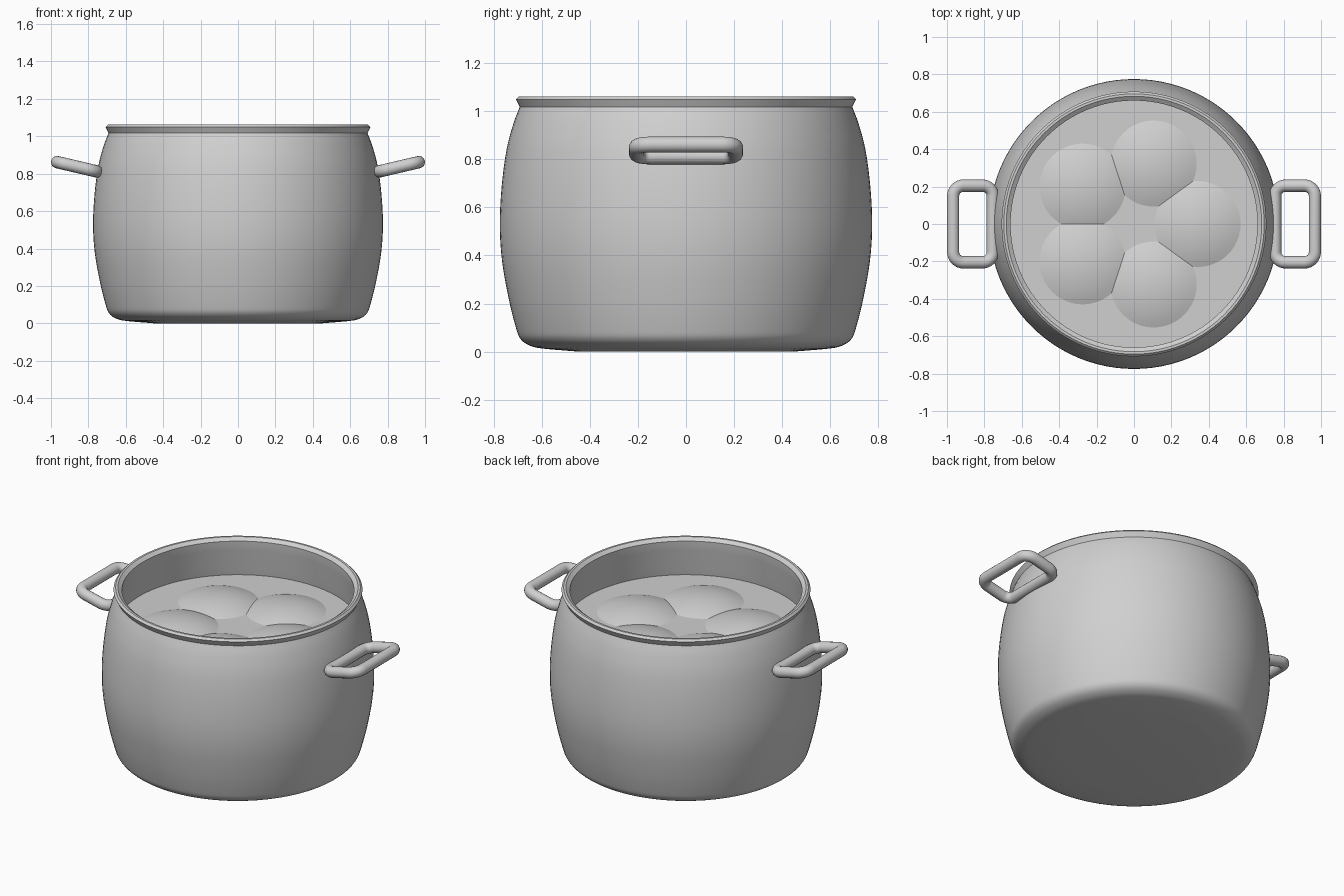
import bpy, bmesh, math
from mathutils import Vector

if "Cube" in bpy.data.objects:
    bpy.data.objects.remove(bpy.data.objects["Cube"])

steel = bpy.data.materials.new("light grey")
steel.diffuse_color = (0.63, 0.63, 0.63, 1)
steel.use_nodes = True
steel.node_tree.nodes["Principled BSDF"].inputs["Base Color"].default_value = steel.diffuse_color


def make_object(name, bm, angle=30):
    bmesh.ops.recalc_face_normals(bm, faces=bm.faces)
    me = bpy.data.meshes.new(name)
    bm.to_mesh(me)
    bm.free()
    me.materials.append(steel)
    ob = bpy.data.objects.new(name, me)
    bpy.context.collection.objects.link(ob)
    bpy.ops.object.select_all(action='DESELECT')
    ob.select_set(True)
    bpy.context.view_layer.objects.active = ob
    bpy.ops.object.shade_smooth_by_angle(angle=math.radians(angle))
    return ob


def smooth_path(pts, steps=4):
    """Catmull-Rom curve through the points."""
    p = [Vector(q) for q in pts]
    p = [2 * p[0] - p[1]] + p + [2 * p[-1] - p[-2]]
    out = []
    for i in range(1, len(p) - 2):
        a, b, c, d = p[i - 1:i + 3]
        for k in range(steps):
            t = k / steps
            out.append(0.5 * (2 * b + (c - a) * t + (2 * a - 5 * b + 4 * c - d) * t * t
                              + (3 * b - a - 3 * c + d) * t ** 3))
    return out + [p[-2]]


def lathe(name, profile, segs=96, centre=(0, 0), angle=30):
    bm = bmesh.new()
    vs = [bm.verts.new((r, 0, z)) for r, z in profile]
    es = [bm.edges.new(e) for e in zip(vs, vs[1:])]
    bmesh.ops.spin(bm, geom=vs + es, cent=(0, 0, 0), axis=(0, 0, 1),
                   angle=math.tau, steps=segs, use_duplicate=False)
    bmesh.ops.remove_doubles(bm, verts=bm.verts, dist=1e-4)
    bmesh.ops.translate(bm, verts=bm.verts, vec=(*centre, 0))
    return make_object(name, bm, angle)


# Pot: bulging outer wall, flared rim, inner wall and floor
outer = smooth_path([(0.45, 0), (0.6, 0.013), (0.655, 0.027), (0.69, 0.054), (0.708, 0.1),
                     (0.738, 0.22), (0.766, 0.38), (0.775, 0.53), (0.767, 0.69),
                     (0.747, 0.84), (0.718, 0.95), (0.692, 1.018)])
rim = [(0.708, 1.05), (0.696, 1.062), (0.683, 1.062), (0.66, 1.045)]
inner = smooth_path([(0.662, 1.01), (0.675, 0.92), (0.69, 0.82), (0.735, 0.53),
                     (0.70, 0.22), (0.64, 0.08)])
lathe("pot", [(0, 0)] + [tuple(v) for v in outer] + rim
      + [tuple(v) for v in inner] + [(0, 0.06)])

# Liquid surface
lathe("liquid", [(0, 0.82), (0.692, 0.82)])

# Five low domes just breaking the surface
dome_r, dome_h = 0.23, 0.045
ball = (dome_r ** 2 + dome_h ** 2) / (2 * dome_h)
cap = []
for i in range(9):
    r = dome_r * i / 8
    cap.append((r, 0.82 + dome_h - ball + math.sqrt(ball ** 2 - r * r)))
for i in range(5):
    a = math.tau * i / 5
    lathe(f"dome_{i + 1}", cap, 48, (0.34 * math.cos(a), 0.34 * math.sin(a)))


# Handles: closed rounded rectangular tube loops, tilted upward
def handle(name, side, tube=0.033, corner=0.055, sides=16):
    x0, x1, hy = 0.755, 0.967, 0.205
    path = []
    for cx, cy, start in ((x1 - corner, hy - corner, 0), (x0 + corner, hy - corner, 90),
                          (x0 + corner, corner - hy, 180), (x1 - corner, corner - hy, 270)):
        for k in range(9):
            a = math.radians(start + 90 * k / 8)
            x, y = cx + corner * math.cos(a), cy + corner * math.sin(a)
            path.append(Vector((x, y, 0.812 + 0.235 * (x - x0))))
    up = Vector((-0.235, 0, 1)).normalized()
    bm = bmesh.new()
    n = len(path)
    rings = []
    for i, p in enumerate(path):
        tangent = (path[(i + 1) % n] - path[i - 1]).normalized()
        out = tangent.cross(up).normalized()
        ring = []
        for k in range(sides):
            a = math.tau * k / sides
            v = p + tube * (math.cos(a) * out + math.sin(a) * up)
            ring.append(bm.verts.new((side * v.x, v.y, v.z)))
        rings.append(ring)
    for i in range(n):
        a, b = rings[i], rings[(i + 1) % n]
        for k in range(sides):
            m = (k + 1) % sides
            bm.faces.new((a[k], a[m], b[m], b[k]))
    make_object(name, bm, 60)


handle("right_handle", 1)
handle("left_handle", -1)
